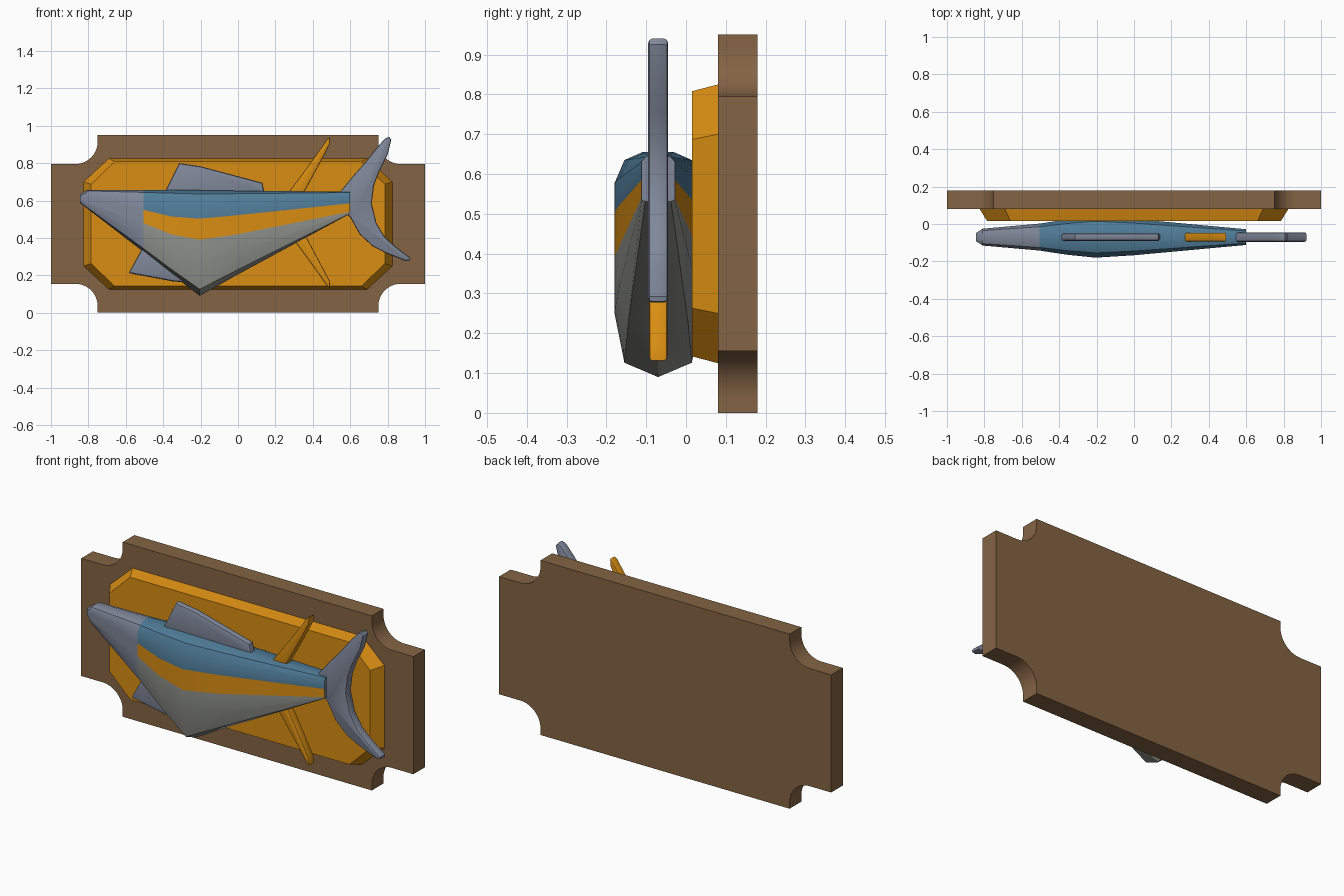
import bpy, bmesh
from math import cos, sin, radians

cube = bpy.data.objects.get("Cube")
if cube:
    bpy.data.objects.remove(cube, do_unlink=True)


def material(name, *rgb):
    m = bpy.data.materials.new(name)
    m.use_nodes = True
    m.diffuse_color = (*rgb, 1)
    m.node_tree.nodes["Principled BSDF"].inputs["Base Color"].default_value = (*rgb, 1)
    return m


wood = material("wood brown", 0.23, 0.127, 0.058)
gold = material("gold", 0.70, 0.27, 0.006)
steel = material("steel grey", 0.215, 0.245, 0.32)
blue = material("back blue", 0.08, 0.205, 0.32)
belly = material("belly grey", 0.28, 0.29, 0.265)

MID_Z = 0.475    # middle height of the plaque
FISH_Y = -0.07   # centre plane of the fish


def loft(name, rings, mats, rule=None, bevel=0.0):
    """Skin closed rings of (x, y, z) points and cap both ends."""
    bm = bmesh.new()
    rows = [[bm.verts.new(p) for p in ring] for ring in rings]
    n = len(rows[0])
    bm.faces.new(rows[0])
    bm.faces.new(rows[-1][::-1])
    for r, (a, b) in enumerate(zip(rows, rows[1:])):
        for i in range(n):
            j = (i + 1) % n
            face = bm.faces.new((a[i], a[j], b[j], b[i]))
            if rule:
                face.material_index = rule(r, i)
    bmesh.ops.recalc_face_normals(bm, faces=bm.faces)
    if bevel:
        # Round only the rims, not the edges across the thickness
        rims = [e for e in bm.edges if abs(e.verts[0].co.y - e.verts[1].co.y) < 1e-5]
        bmesh.ops.bevel(bm, geom=rims, offset=bevel, segments=2, profile=0.5,
                        affect='EDGES', clamp_overlap=True)
    mesh = bpy.data.meshes.new(name)
    bm.to_mesh(mesh)
    bm.free()
    for m in mats:
        mesh.materials.append(m)
    mesh.shade_smooth()
    mesh.set_sharp_from_angle(angle=radians(32))
    obj = bpy.data.objects.new(name, mesh)
    bpy.context.collection.objects.link(obj)
    return obj


def at_y(points, y):
    return [(x, y, z) for x, z in points]


def four_way(quarter):
    """Mirror a quarter outline, listed from the side to the top, to all corners."""
    out = []
    for sx, sz in ((1, 1), (-1, 1), (-1, -1), (1, -1)):
        part = quarter if sx * sz > 0 else quarter[::-1]
        out += [(sx * x, MID_Z + sz * z) for x, z in part]
    return out


def fin(name, outline, mat, half, bevel):
    loft(name, [at_y(outline, FISH_Y - half), at_y(outline, FISH_Y + half)],
         [mat], bevel=bevel)


# Back board with scooped corners
scoop = [(0.87 + 0.12 * cos(radians(a)), 0.44 + 0.12 * sin(radians(a)))
         for a in range(-90, -181, -9)]
board = four_way([(1, 0.32)] + scoop + [(0.75, MID_Z)])
loft("back_board", [at_y(board, 0.08), at_y(board, 0.18)], [wood])

# Raised panel with clipped corners and sloping sides
panel_back = four_way([(0.825, 0.225), (0.69, 0.35)])
panel_front = four_way([(0.785, 0.212), (0.66, 0.333)])
loft("raised_panel", [at_y(panel_front, 0.015), at_y(panel_back, 0.08)], [gold])


# Fish body: x, half width, top, stripe top, stripe bottom, underside
stations = [
    (-0.845, 0.022, 0.632, 0.615, 0.605, 0.588),
    (-0.81, 0.045, 0.655, 0.62, 0.595, 0.56),
    (-0.505, 0.072, 0.655, 0.55, 0.48, 0.325),
    (-0.36, 0.094, 0.655, 0.515, 0.42, 0.21),
    (-0.205, 0.11, 0.655, 0.503, 0.39, 0.09),
    (0.0, 0.097, 0.652, 0.522, 0.42, 0.205),
    (0.6, 0.042, 0.647, 0.585, 0.54, 0.53),
]
widths = (0.36, 0.77, 1, 1, 1, 1, 0.77)


def body_ring(x, w, top, hi, lo, low):
    depth = top - low
    heights = (top, top - 0.035 * depth, top - 0.14 * depth, hi, lo,
               lo - 0.46 * (lo - low), low + 0.12 * (lo - low))
    side = [(w * f, z) for f, z in zip(widths, heights)]
    ring = side + [(0, low)] + [(-y, z) for y, z in side[::-1]]
    return [(x, FISH_Y + y, z) for y, z in ring]


def body_colour(segment, strip):
    if segment < 2:
        return 0                      # head
    strip = min(strip, 13 - strip)    # same on both sides
    if strip < 3:
        return 1                      # back
    return 2 if strip == 3 else 3     # stripe, belly


loft("fish_body", [body_ring(*s) for s in stations],
     [steel, blue, gold, belly], body_colour)

# Long fins above and below
fin("dorsal_fin", [(-0.4, 0.63), (-0.315, 0.8), (-0.2, 0.783), (0.13, 0.695),
                   (0.145, 0.63)], steel, 0.02, 0.013)
fin("pelvic_fin", [(-0.47, 0.42), (-0.585, 0.212), (-0.35, 0.168), (-0.2, 0.155),
                   (-0.2, 0.4)], steel, 0.02, 0.013)

# Slim gold fins, mirrored above and below the tail root
slim = [(0.235, 0.6), (0.335, 0.73), (0.415, 0.84), (0.478, 0.93), (0.493, 0.938),
        (0.49, 0.9), (0.43, 0.785), (0.33, 0.6)]
fin("upper_slim_fin", slim, gold, 0.023, 0.007)
fin("lower_slim_fin", [(x, 1.07 - z) for x, z in slim], gold, 0.023, 0.007)

# Crescent tail
tail = [(0.54, 0.64), (0.61, 0.725), (0.685, 0.81), (0.74, 0.88), (0.785, 0.93),
        (0.808, 0.94), (0.82, 0.925), (0.8, 0.845), (0.755, 0.755), (0.727, 0.68),
        (0.715, 0.585), (0.74, 0.48), (0.785, 0.405), (0.84, 0.355), (0.922, 0.293),
        (0.92, 0.28), (0.895, 0.277), (0.8, 0.315), (0.72, 0.355), (0.65, 0.42),
        (0.6, 0.51), (0.55, 0.56)]
fin("tail_fin", tail, steel, 0.025, 0.011)
